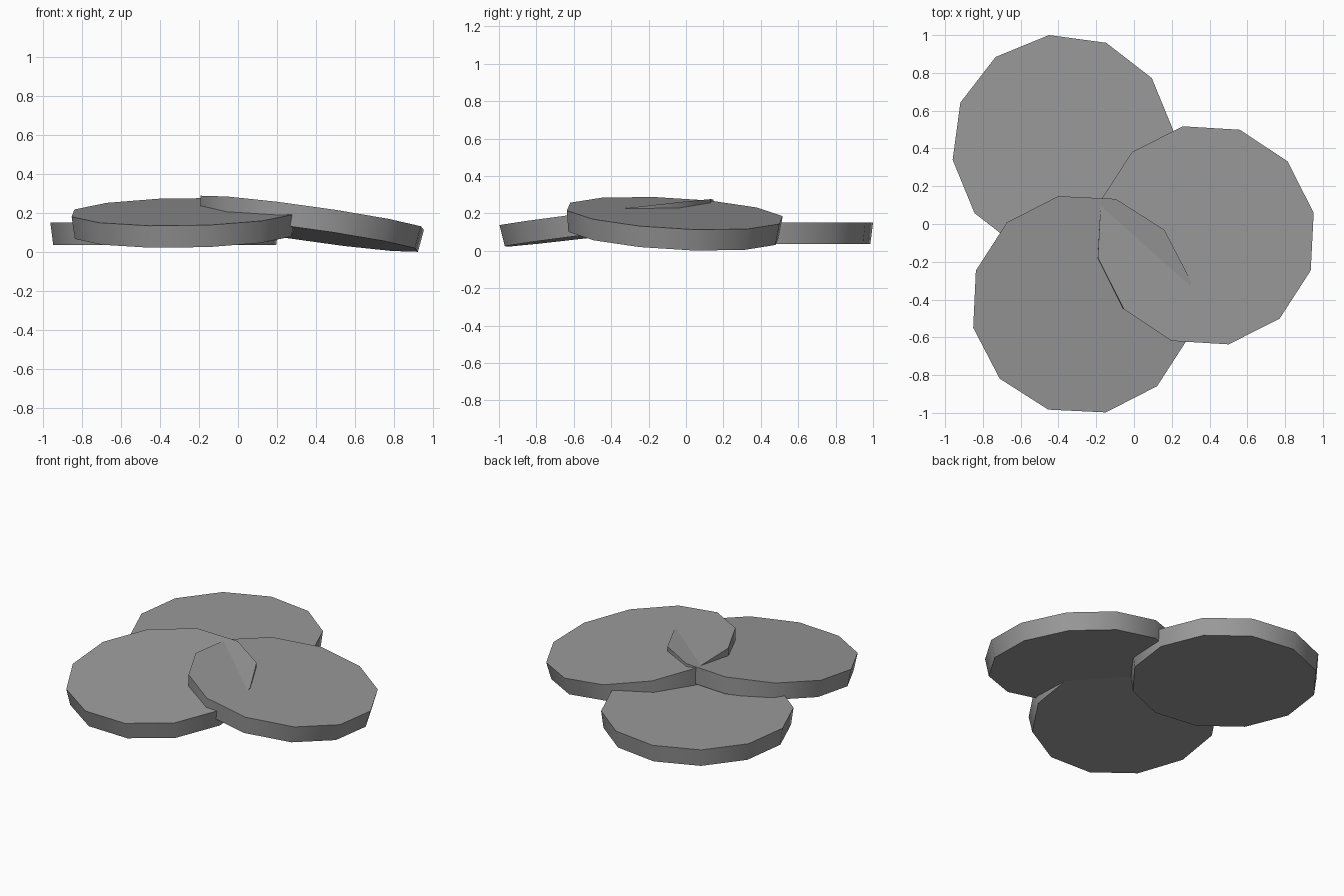
import bpy
from math import radians
from mathutils import Matrix, Vector

cube = bpy.data.objects.get("Cube")
if cube:
    bpy.data.objects.remove(cube, do_unlink=True)

grey = bpy.data.materials.new("plain grey")
grey.use_nodes = True
colour = (0.32, 0.32, 0.32, 1)
grey.diffuse_color = colour
grey.node_tree.nodes["Principled BSDF"].inputs["Base Color"].default_value = colour

TOP_RADIUS, BOTTOM_RADIUS, THICKNESS = 0.59, 0.575, 0.115


def disc(name, top_centre, slope_x, slope_y, turn):
    """Twelve-sided tapered disc; the slopes are the rise of its top along x and y."""
    bpy.ops.mesh.primitive_cone_add(
        vertices=12, radius1=BOTTOM_RADIUS, radius2=TOP_RADIUS, depth=THICKNESS)
    obj = bpy.context.object
    obj.name = name
    # Primitive vertices start on an axis, so the turn sets the corner positions
    obj.data.transform(Matrix.Rotation(radians(turn), 4, "Z")
                       @ Matrix.Translation((0, 0, -THICKNESS / 2)))
    normal = Vector((-slope_x, -slope_y, 1))
    obj.rotation_mode = "QUATERNION"
    obj.rotation_quaternion = Vector((0, 0, 1)).rotation_difference(normal)
    obj.location = top_centre
    obj.data.materials.append(grey)
    bpy.ops.object.shade_smooth_by_angle(angle=radians(40))


# Three overlapping discs: one lies flat, two lean on their neighbours
disc("back_disc", (-0.375, 0.415, 0.15), 0, 0, 7.3)
disc("front_disc", (-0.275, -0.425, 0.205), 0.017, 0.122, 12.3)
disc("left_disc", (0.38, -0.06, 0.2), -0.142, -0.056, 11.8)
